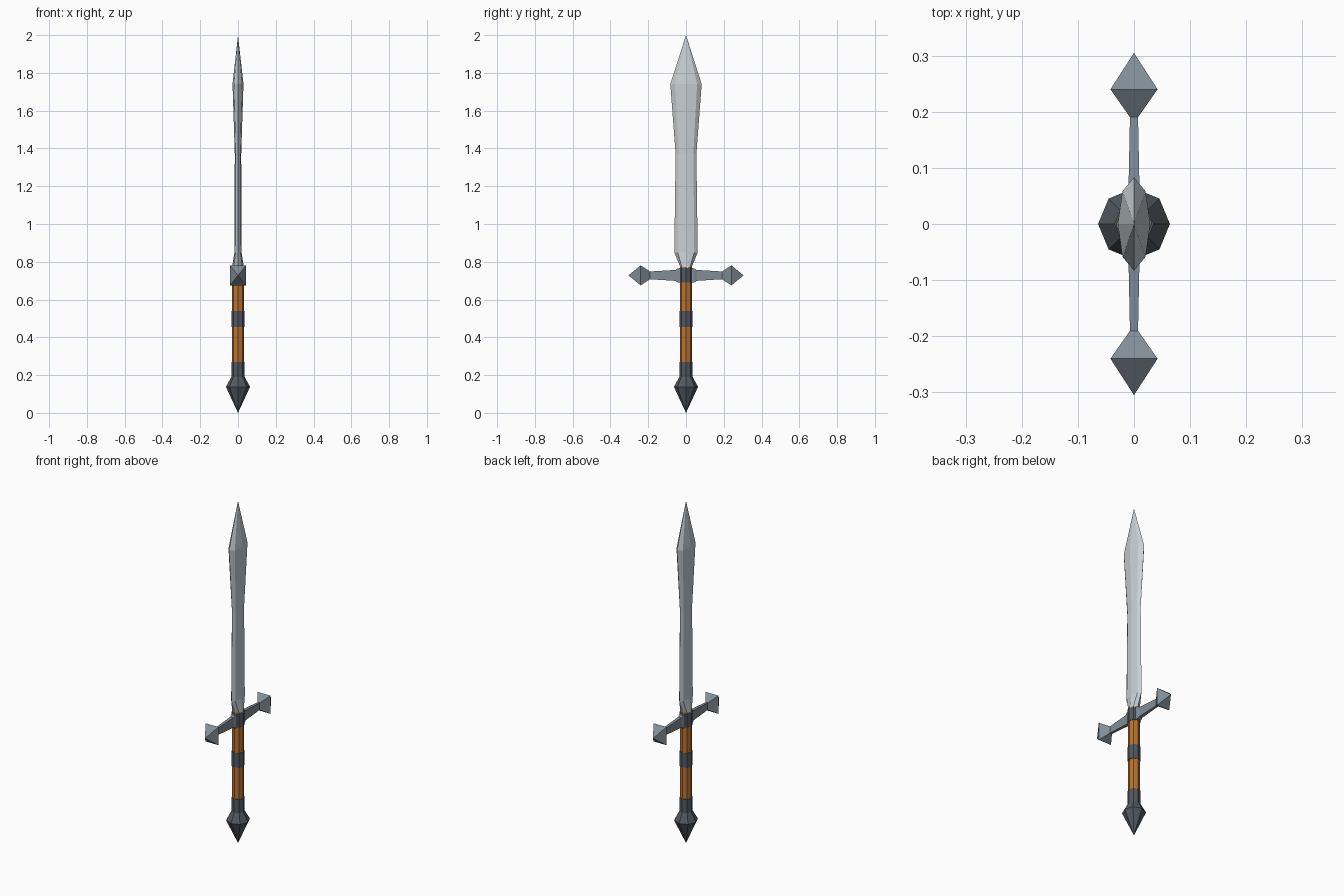
import bpy, bmesh, math

if "Cube" in bpy.data.objects:
    bpy.data.objects.remove(bpy.data.objects["Cube"])


def material(name, r, g, b):
    m = bpy.data.materials.new(name)
    m.diffuse_color = (r, g, b, 1)
    m.use_nodes = True
    m.node_tree.nodes["Principled BSDF"].inputs["Base Color"].default_value = m.diffuse_color
    return m


BLADE = material("pale_steel", 0.58, 0.63, 0.66)
GUARD = material("blue_grey_steel", 0.22, 0.27, 0.31)
DARK = material("dark_steel", 0.085, 0.1, 0.12)
WOOD = material("orange_wood", 0.48, 0.17, 0.03)


def loft(name, mat, sections, sides=8, turn=0.0, axis="z", offset=(0, 0, 0)):
    """Flat-faced loft; each section is (position, half width, half depth).
    Half sizes of zero make a point."""
    bm = bmesh.new()
    rings = []
    for pos, a, b in sections:
        count = 1 if a == 0 else sides
        ring = []
        for i in range(count):
            t = turn + 2 * math.pi * i / sides
            u, v = a * math.cos(t), b * math.sin(t)
            co = (u, v, pos) if axis == "z" else (u, pos, v)
            ring.append(bm.verts.new([c + o for c, o in zip(co, offset)]))
        rings.append(ring)
    for lo, hi in zip(rings, rings[1:]):
        for i in range(sides):
            j = (i + 1) % sides
            if len(lo) == 1:
                bm.faces.new((lo[0], hi[j], hi[i]))
            elif len(hi) == 1:
                bm.faces.new((lo[i], lo[j], hi[0]))
            else:
                bm.faces.new((lo[i], lo[j], hi[j], hi[i]))
    for ring in (rings[0], rings[-1]):
        if len(ring) > 1:
            bm.faces.new(ring)
    bmesh.ops.recalc_face_normals(bm, faces=bm.faces)
    me = bpy.data.meshes.new(name)
    bm.to_mesh(me)
    bm.free()
    me.materials.append(mat)
    ob = bpy.data.objects.new(name, me)
    bpy.context.collection.objects.link(ob)
    return ob


# Leaf-shaped blade, an octagon stretched along y
loft("blade", BLADE, [
    (0.76, 0.033, 0.025), (0.85, 0.019, 0.062), (1.37, 0.017, 0.055),
    (1.74, 0.029, 0.083), (2.0, 0, 0)])

# Wooden grip and its metal bands
loft("grip", WOOD, [(0.2, 0.032, 0.032), (0.772, 0.032, 0.032)])
loft("middle_band", DARK, [(0.455, 0.035, 0.035), (0.54, 0.035, 0.035)])
loft("guard_collar", DARK, [(0.69, 0.035, 0.035), (0.768, 0.035, 0.035)])

# Pommel with the lower band
loft("pommel", DARK, [
    (0, 0, 0), (0.138, 0.064, 0.064), (0.19, 0.035, 0.035),
    (0.27, 0.035, 0.035)])

# Crossguard arms and pointed ends; four-sided, mirrored in y
R2 = math.sqrt(2)
for side, label in ((1, "right"), (-1, "left")):
    arm = [(0.0, 0.016, 0.037), (0.045, 0.014, 0.037),
           (0.055, 0.01, 0.029), (0.2, 0.007, 0.02)]
    end = [(0.19, 0.007, 0.02), (0.24, 0.042, 0.053), (0.305, 0, 0)]
    for part, rows in (("guard_arm", arm), ("guard_end", end)):
        loft(f"{part}_{label}", GUARD,
             [(side * p, a * R2, b * R2) for p, a, b in rows],
             sides=4, turn=math.pi / 4, axis="y", offset=(0, 0, 0.728))
